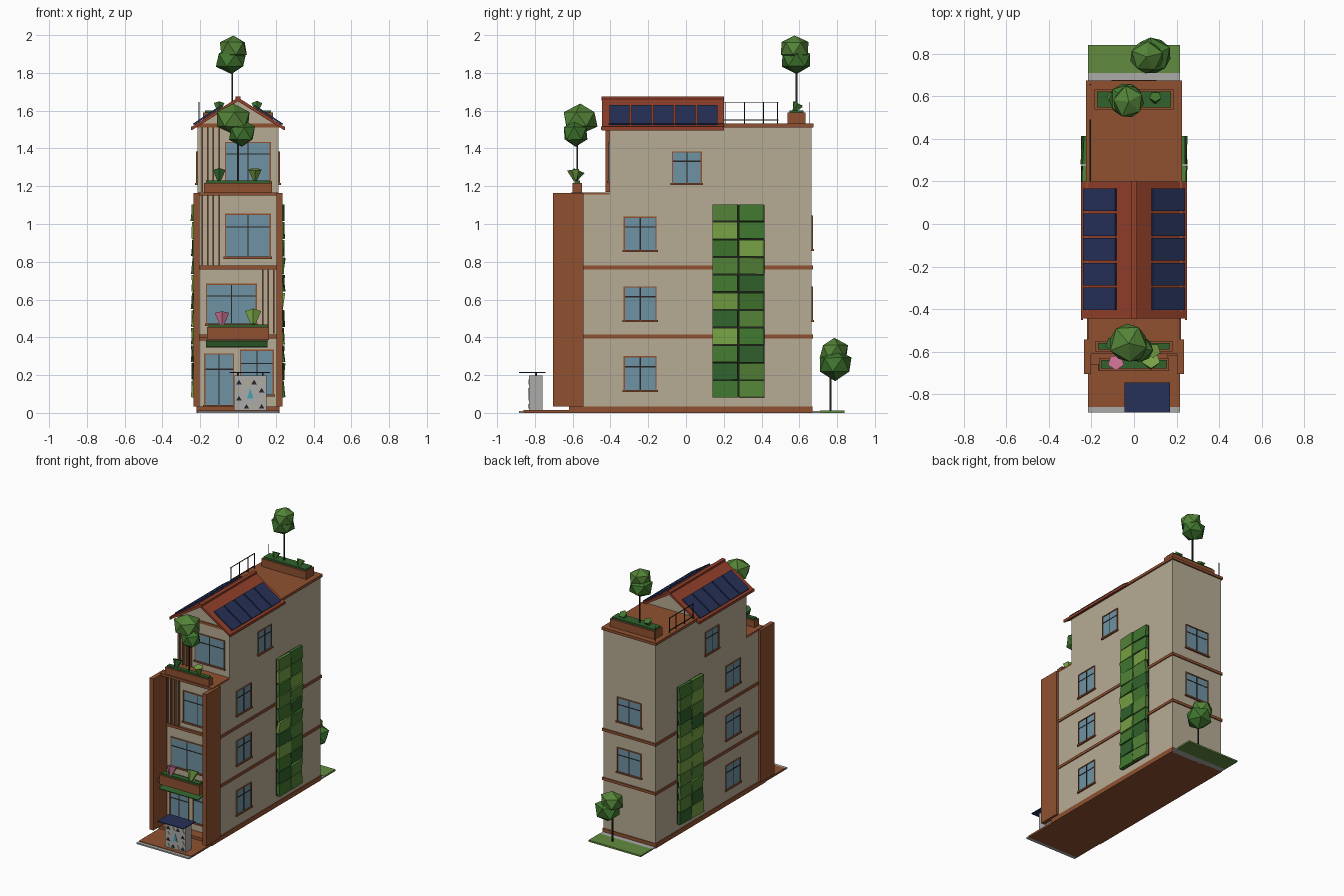
import bpy, bmesh, math, random
from mathutils import Matrix, Vector

if "Cube" in bpy.data.objects:
    bpy.data.objects.remove(bpy.data.objects["Cube"])
random.seed(4)

def mat(name, r, g, b):
    m = bpy.data.materials.new(name)
    m.diffuse_color = [(c / 255) ** 2.2 for c in (r, g, b)] + [1]
    m.use_nodes = True
    m.node_tree.nodes["Principled BSDF"].inputs["Base Color"].default_value = m.diffuse_color
    return m

WALL = mat("plaster", 182, 170, 147)
BROWN = mat("terracotta", 142, 82, 52)
RED = mat("roof_tile", 145, 66, 46)
DARK = mat("dark_metal", 45, 42, 40)
GLASS = mat("glass", 110, 145, 162)
NAVY = mat("solar_blue", 42, 52, 88)
GREY = mat("concrete", 170, 170, 168)
TEAL = mat("teal", 70, 160, 175)
PINK = mat("blossom", 195, 110, 140)
LAWN = mat("lawn", 98, 138, 66)
GREENS = [mat("leaf_%d" % i, *c) for i, c in
          enumerate([(52, 98, 48), (66, 118, 50), (84, 130, 58), (118, 160, 70)])]

def finish(name, bm, m):
    bmesh.ops.recalc_face_normals(bm, faces=bm.faces)
    me = bpy.data.meshes.new(name)
    bm.to_mesh(me)
    bm.free()
    me.materials.append(m)
    ob = bpy.data.objects.new(name, me)
    bpy.context.collection.objects.link(ob)
    return ob

def box(name, x0, x1, y0, y1, z0, z1, m, rot=None):
    bm = bmesh.new()
    bmesh.ops.create_cube(bm, size=1)
    c = Vector(((x0 + x1) / 2, (y0 + y1) / 2, (z0 + z1) / 2))
    M = Matrix.Diagonal((x1 - x0, y1 - y0, z1 - z0, 1))
    bm.transform(Matrix.Translation(c) @ (rot or Matrix()) @ M)
    return finish(name, bm, m)

def prism(name, pts, y0, y1, m):
    """Extrude an (x, z) profile along y."""
    bm = bmesh.new()
    f = bm.faces.new([bm.verts.new((x, y0, z)) for x, z in pts])
    if y1 != y0:
        ext = bmesh.ops.extrude_face_region(bm, geom=[f])["geom"]
        bmesh.ops.translate(bm, vec=(0, y1 - y0, 0),
                            verts=[v for v in ext if isinstance(v, bmesh.types.BMVert)])
    return finish(name, bm, m)

def on_wall(name, side, p, u0, u1, z0, z1, d0, d1, m):
    """Box on a wall: u runs along the wall, d outwards from plane p."""
    a, b = sorted((p + d0, p + d1)) if side in "RB" else sorted((p - d0, p - d1))
    if side in "RL":
        return box(name, a, b, u0, u1, z0, z1, m)
    return box(name, u0, u1, a, b, z0, z1, m)

def window(name, side, p, u0, u1, z0, z1, sill=True):
    t = 0.007
    on_wall(name + "_glass", side, p, u0, u1, z0, z1, -0.004, 0.003, GLASS)
    for i, u in enumerate((u0, u1 - t)):
        on_wall(name + "_jamb_%d" % i, side, p, u, u + t, z0, z1, 0, 0.007, BROWN)
    on_wall(name + "_head", side, p, u0, u1, z1 - t, z1, 0, 0.007, BROWN)
    on_wall(name + "_sill", side, p, u0 - 0.006, u1 + 0.006, z0 - 0.004, z0 + t, 0, 0.012, BROWN)
    c, h = (u0 + u1) / 2, z0 + (z1 - z0) * 0.7
    on_wall(name + "_mullion", side, p, c - .003, c + .003, z0, z1, 0, 0.005, DARK)
    on_wall(name + "_transom", side, p, u0, u1, h - .003, h + .003, 0, 0.005, DARK)

def blob(name, x, y, z, r, h, m):
    bm = bmesh.new()
    bmesh.ops.create_icosphere(bm, subdivisions=1, radius=1)
    for v in bm.verts:
        v.co *= random.uniform(0.92, 1.06)
    bm.transform(Matrix.Translation((x, y, z)) @ Matrix.Diagonal((r, r, h, 1))
                 @ Matrix.Rotation(random.uniform(0, 6), 4, 'Z'))
    return finish(name, bm, m)

def shrub(name, x, y, z, r, m):
    bm = bmesh.new()
    bmesh.ops.create_cone(bm, segments=5, cap_ends=True, radius1=r, radius2=r * 0.3, depth=r * 1.6)
    bm.transform(Matrix.Translation((x, y, z)) @ Matrix.Rotation(random.uniform(2.4, 3.4), 4, 'X'))
    return finish(name, bm, m)

def tree(name, x, y, z0, top, low):
    box(name + "_trunk", x - .004, x + .004, y - .004, y + .004, z0, low[2], DARK)
    blob(name + "_crown_top", *top, GREENS[2])
    blob(name + "_crown_low", *low, GREENS[1])

def planter(name, w, y0, y1, z0, z1):
    box(name + "_trough", -w, w, y0, y1, z0, z1, BROWN)
    box(name + "_foliage", -w + .01, w - .01, y0 + .01, y1 - .01, z1, z1 + .012, GREENS[0])

W = 0.215
# ground
box("front_curb", -W, W, -.885, -.86, 0, .01, GREY)
box("front_paving", -W, W, -.86, -.54, 0, .014, BROWN)
box("back_curb", -W, W, .66, .71, 0, .01, GREY)
box("back_lawn", -W, W, .71, .84, 0, .012, LAWN)
box("plinth", -W - .005, W + .005, -.62, .67, 0, .035, BROWN)

# building mass
box("lower_storeys", -W, W, -.545, .665, .03, 1.155, WALL)
box("top_storey", -W, W, -.405, .665, 1.15, 1.515, WALL)
box("terrace_floor", -W, W, -.61, -.40, 1.15, 1.168, BROWN)
box("roof_deck", -W - .01, W + .01, -.41, .675, 1.512, 1.532, BROWN)
for i, z in enumerate((.405, .77)):
    box("floor_band_%d" % i, -W - .007, W + .007, -.56, .673, z - .01, z + .01, BROWN)
for s, n in ((-1, "left"), (1, "right")):
    a, b = sorted((s * .203, s * .235))
    box(n + "_front_fin", a, b, -.705, -.543, .035, 1.163, BROWN)

# gable roof
prism("gable_wall", [(-.2, 1.53), (.2, 1.53), (0, 1.652)], -.405, .185, WALL)
ang = math.atan2(.165, .247)
for s, n in ((-1, "left"), (1, "right")):
    prism(n + "_roof_slope", [(0, 1.67), (s * .247, 1.513), (s * .247, 1.495), (0, 1.65)], -.445, .2, RED)
    rot = Matrix.Rotation(s * ang, 4, 'Y')
    for i in range(5):
        y = -.405 + i * .1165
        cx, cz = s * .161, 1.577
        box(n + "_solar_panel_%d" % i, cx - .09, cx + .09, y, y + .106, cz - .005, cz + .005, NAVY, rot)
    a, b = sorted((s * .24, s * .25))
    box(n + "_eave", a, b, -.45, .2, 1.497, 1.516, RED)
box("ridge_cap", -.014, .014, -.447, .202, 1.655, 1.675, RED)

# side windows and green walls
for s, side in ((-1, "L"), (1, "R")):
    for i, z in enumerate((.115, .485, .855)):
        window("side_window_%s%d" % (side, i), side, s * W, -.33, -.155, z, z + .185)
    window("side_window_%s3" % side, side, s * W, -.075, .085, 1.21, 1.385)
    on_wall("green_wall_frame_" + side, side, s * W, .14, .415, .085, 1.1, 0, .008, DARK)
    for r in range(11):
        for c in range(2):
            y, z = .14 + c * .14, .082 + r * .0933
            rot = Matrix.Rotation(s * random.uniform(-.14, .14), 4, 'Y') @ \
                Matrix.Rotation(random.uniform(-.06, .06), 4, 'Z')
            cx = s * (W + .018)
            box("green_wall_tile", cx - .01, cx + .01, y, y + .134, z, z + .088,
                random.choice(GREENS), rot)

# back windows
for i, z in enumerate((.485, .86)):
    window("back_window_%d" % i, "B", .665, -.1, .1, z, z + .185)

# front openings
P = -.545
window("front_door", "F", P, -.18, -.02, .035, .315)
window("shop_window", "F", P, .01, .19, .09, .335)
window("second_floor_window", "F", P, -.17, .1, .465, .685)
window("third_floor_window", "F", P, -.07, .175, .82, 1.055)
window("top_floor_window", "F", -.405, -.07, .175, 1.22, 1.435)

# vertical slats
for p, xs, z0, z1 in ((P, (.13, .16, .19), .42, .765), (P, (-.19, -.16, -.13, -.1), .78, 1.15),
                      (-.405, (-.19, -.16, -.13, -.1), 1.17, 1.51)):
    for x in xs:
        on_wall("slat", "F", p, x - .004, x + .004, z0, z1, 0, .02, BROWN)

# balcony, awning and planters
box("balcony_slab", -.205, .16, -.66, -.54, .383, .4, BROWN)
planter("balcony_planter", .165, -.69, -.63, .385, .455)
box("awning", -.17, .155, -.69, -.55, .36, .366, GREENS[0], Matrix.Rotation(.2, 4, 'X'))
planter("terrace_planter", .18, -.6, -.55, 1.165, 1.218)
planter("roof_planter", .185, .538, .632, 1.53, 1.59)
shrub("pink_shrub", -.085, -.66, .495, .04, PINK)
shrub("balcony_shrub", .08, -.655, .5, .045, GREENS[3])
shrub("terrace_shrub_left", -.1, -.575, 1.255, .036, GREENS[0])
shrub("terrace_shrub_right", .09, -.59, 1.26, .036, GREENS[3])
for x in (-.1, .1):
    shrub("roof_shrub", x, .585, 1.615, .03, GREENS[1])

# roof railing
for z in (1.55, 1.642):
    box("roof_rail", -.208, -.203, .2, .49, z - .002, z + .002, DARK)
for y in (.21, .31, .41, .485, .655):
    box("roof_rail_post", -.208, -.203, y - .002, y + .002, 1.53, 1.645, DARK)

# trees: crowns given as x, y, z, radius, half height
tree("roof_tree", -.03, .585, 1.59, (-.025, .575, 1.93, .08, .072), (-.035, .585, 1.868, .088, .075))
tree("terrace_tree", 0, -.575, 1.21, (-.025, -.56, 1.555, .1, .085), (.02, -.585, 1.48, .075, .075))
tree("garden_tree", .07, .765, 0, (.06, .785, .325, .085, .078), (.09, .79, .255, .095, .083))

# entrance kiosk with solar canopy and triangle tiles
box("kiosk", -.02, .15, -.83, -.76, .012, .197, GREY)
box("kiosk_canopy", -.045, .17, -.885, -.745, .211, .217, NAVY)
for x in (.0, .13):
    box("canopy_post", x - .004, x + .004, -.8, -.79, .19, .213, DARK)
for r in range(4):
    for c in range(4):
        x, z = -.01 + c * .04, .022 + r * .043
        inner = r in (1, 2) and c in (1, 2)
        if not inner:
            prism("kiosk_tile", [(x, z), (x + .03, z), (x + .015, z + .025)], -.833, -.83, DARK if (r + c) % 2 else WALL)
prism("kiosk_centre_tile", [(.048, .075), (.082, .075), (.065, .13)], -.833, -.83, TEAL)
